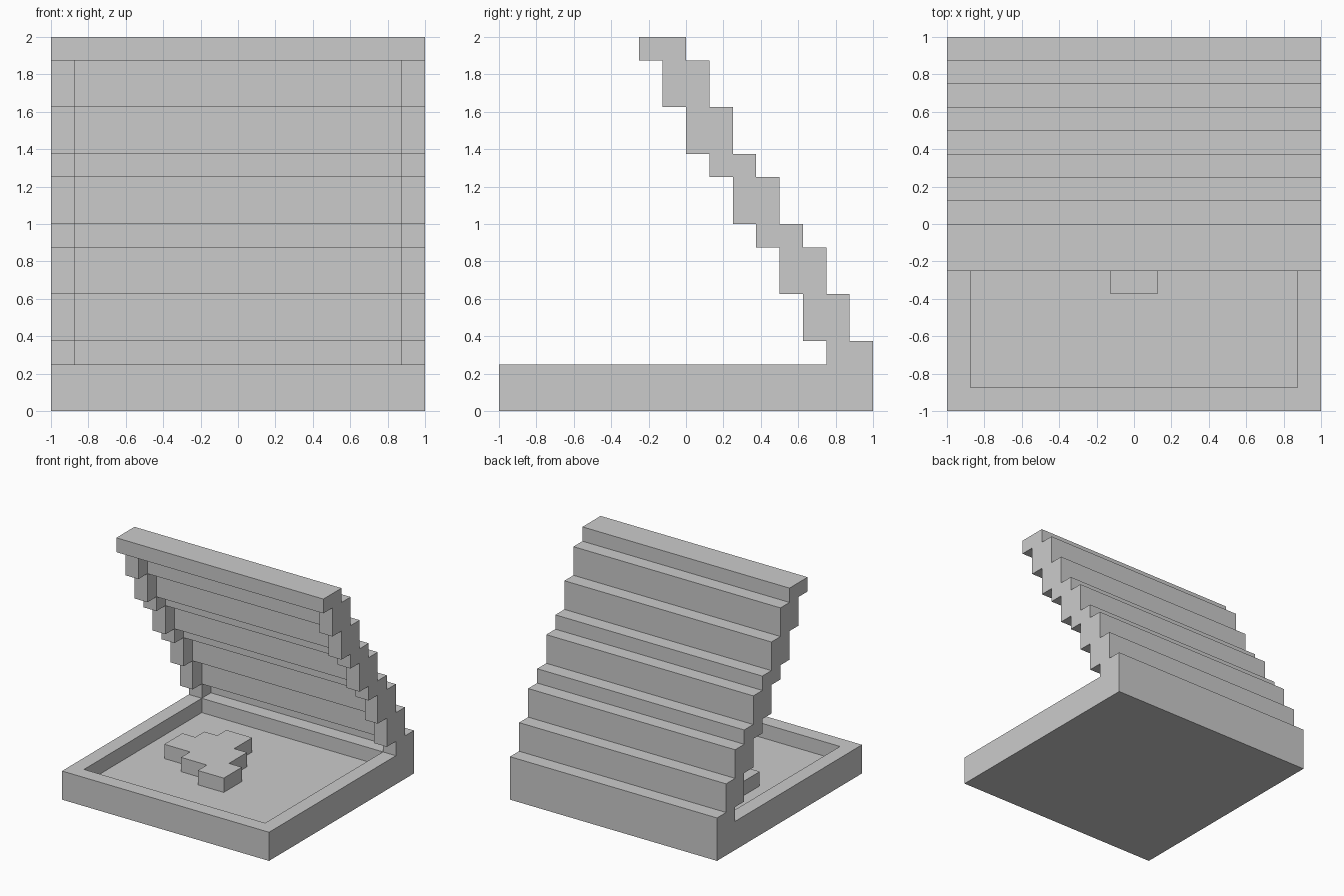
import bpy, bmesh
from mathutils import Vector

if "Cube" in bpy.data.objects:
    bpy.data.objects.remove(bpy.data.objects["Cube"])

U = 0.125  # block size; every dimension is a multiple of it


def finish(name, bm):
    bmesh.ops.recalc_face_normals(bm, faces=bm.faces)
    mesh = bpy.data.meshes.new(name)
    bm.to_mesh(mesh)
    bm.free()
    ob = bpy.data.objects.new(name, mesh)
    bpy.context.collection.objects.link(ob)
    return ob


def extrude(bm, points, move):
    """Extrude a closed outline of 3D points into a solid."""
    face = bm.faces.new([bm.verts.new(p) for p in points])
    res = bmesh.ops.extrude_face_region(bm, geom=[face], use_keep_orig=True)
    verts = [g for g in res["geom"] if isinstance(g, bmesh.types.BMVert)]
    bmesh.ops.translate(bm, verts=verts, vec=Vector(move))


def box_outline(x, y0, y1, z0, z1):
    return [(x, y0, z0), (x, y1, z0), (x, y1, z1), (x, y0, z1)]


# Tray: a slab with a shallow recess, wider rim at the hinge side
bm = bmesh.new()
extrude(bm, box_outline(-1, -1, 1, 0, 2 * U), (2, 0, 0))
top = max(bm.faces, key=lambda f: f.calc_center_median().z)
bmesh.ops.inset_region(bm, faces=[top], thickness=U, use_even_offset=True)
for v in top.verts:
    if v.co.y > 0:
        v.co.y = 6 * U
floor = bmesh.ops.extrude_discrete_faces(bm, faces=[top])["faces"][0]
bmesh.ops.translate(bm, verts=floor.verts, vec=(0, 0, -U))
finish("tray", bm)

# Lid rows lean forward one block per step; heights are in blocks
levels = [z * U for z in (2, 3, 5, 7, 8, 10, 11, 13, 15, 16)]
rows = [(1 - i * U, levels[i], levels[i + 1]) for i in range(9)]

# Lid side rails: one stepped profile, on both sides
profile = []
for back, z0, z1 in rows[:-1]:
    profile += [(back, z0), (back, z1)]
for back, z0, z1 in reversed(rows[:-1]):
    profile += [(back - 2 * U, z1), (back - 2 * U, z0)]
for name, x in (("lid_rail_left", -1), ("lid_rail_right", 1 - U)):
    bm = bmesh.new()
    extrude(bm, [(x, y, z) for y, z in profile], (U, 0, 0))
    finish(name, bm)

# Lid panel between the rails
bm = bmesh.new()
for back, z0, z1 in rows[:-1]:
    extrude(bm, box_outline(-1 + U, back - U, back, z0, z1), (2 - 2 * U, 0, 0))
finish("lid_panel", bm)

# Lid front lip
bm = bmesh.new()
back, z0, z1 = rows[-1]
extrude(bm, box_outline(-1, back - 2 * U, back, z0, z1), (2, 0, 0))
finish("lid_lip", bm)

# Stepped slice lying on the tray floor (outline in blocks)
outline = [(-1, -3), (1, -3), (1, -1), (0, -1), (0, 1), (-1, 1), (-1, 3), (-3, 3),
           (-3, 2), (-4, 2), (-4, 1), (-5, 1), (-5, -1), (-3, -1), (-3, -2), (-1, -2)]
bm = bmesh.new()
extrude(bm, [(x * U, y * U, U) for x, y in outline], (0, 0, U))
finish("food_slice", bm)
